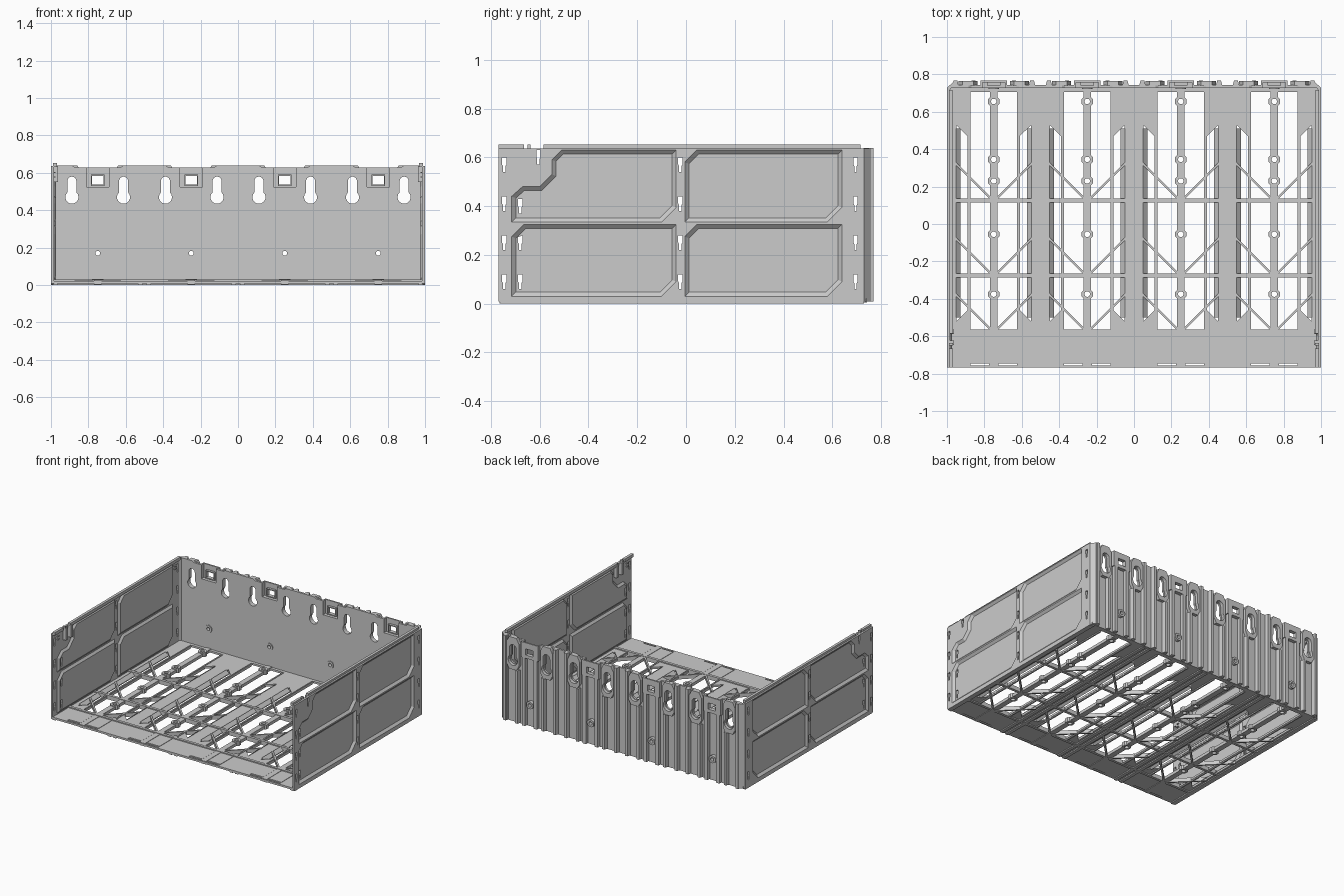
import bpy, bmesh, math
from mathutils import Vector
from mathutils.geometry import tessellate_polygon

if "Cube" in bpy.data.objects:
    bpy.data.objects.remove(bpy.data.objects["Cube"])

AX = {'xy': lambda u, v, w: (u, v, w), 'xz': lambda u, v, w: (u, w, v), 'yz': lambda u, v, w: (w, u, v)}
BAYS = (-0.75, -0.25, 0.25, 0.75)


def plate(bm, loops, lo, hi, plane='xy'):
    """Flat plate: first loop is the outline, the others are holes."""
    f = AX[plane]
    flat = [p for l in loops for p in l]
    a = [bm.verts.new(f(u, v, lo)) for u, v in flat]
    b = [bm.verts.new(f(u, v, hi)) for u, v in flat]
    for t in tessellate_polygon([[Vector((u, v, 0)) for u, v in l] for l in loops]):
        if len(set(t)) == 3:
            bm.faces.new([a[i] for i in t])
            bm.faces.new([b[i] for i in reversed(t)])
    k = 0
    for l in loops:
        n = len(l)
        for i in range(n):
            p, q = k + i, k + (i + 1) % n
            bm.faces.new((a[p], a[q], b[q], b[p]))
        k += n


def tube(bm, rings, plane):
    """Closed band through three or more (loop, depth) rings."""
    f = AX[plane]
    vs = [[bm.verts.new(f(u, v, w)) for u, v in l] for l, w in rings]
    n = len(vs[0])
    for r in range(len(vs)):
        a, b = vs[r], vs[(r + 1) % len(vs)]
        for i in range(n):
            j = (i + 1) % n
            bm.faces.new((a[i], a[j], b[j], b[i]))


def inset(loop, d):
    out, n = [], len(loop)
    for i in range(n):
        a, b, c = (Vector(loop[k % n]) for k in (i - 1, i, i + 1))
        d1, d2 = (b - a).normalized(), (c - b).normalized()
        n1, n2 = Vector((-d1.y, d1.x)), Vector((-d2.y, d2.x))
        out.append(tuple(b + (n1 + n2) * d / (1 + n1.dot(n2))))
    return out


def rect(x0, x1, y0, y1):
    x0, x1 = min(x0, x1), max(x0, x1)
    return [(x0, y0), (x1, y0), (x1, y1), (x0, y1)]


def circle(x, y, r, n=12):
    return [(x + r * math.cos((i + .5) * math.tau / n), y + r * math.sin((i + .5) * math.tau / n)) for i in range(n)]


def beam(bm, p, q, w, lo, hi):
    p, q = Vector(p), Vector(q)
    d = (q - p).normalized() * w / 2
    s = Vector((-d.y, d.x))
    plate(bm, [[tuple(v) for v in (p - s, q - s, q + s, p + s)]], lo, hi)


def finish(name, bm, mirror=False):
    bmesh.ops.recalc_face_normals(bm, faces=bm.faces)
    me = bpy.data.meshes.new(name)
    bm.to_mesh(me)
    bm.free()
    ob = bpy.data.objects.new(name, me)
    bpy.context.collection.objects.link(ob)
    if mirror:
        ob.modifiers.new("mirror", 'MIRROR')
    return ob


# Side walls: embossed sheet, four dished panels, slots
def slot(y, z):
    return [(y - .005, z), (y + .005, z), (y + .005, z + .025), (y + .009, z + .03), (y + .009, z + .06),
            (y - .009, z + .06), (y - .009, z + .03), (y - .005, z + .025)]


def panel(y0, y1, z0, z1):
    return [(y0, z0), (y1 - .06, z0), (y1, z0 + .06), (y1, z1), (y0 + .05, z1), (y0, z1 - .05)]


stepped = [(-.715, .335), (-.10, .335), (-.04, .395), (-.04, .63), (-.51, .63), (-.55, .59),
           (-.55, .53), (-.60, .48), (-.67, .48), (-.715, .44)]
panels = [(stepped, [slot(-.68, .37)]), (panel(-.715, -.04, .03, .325), [slot(-.68, .06), slot(-.68, .22)]),
          (panel(-.005, .64, .335, .63), []), (panel(-.005, .64, .03, .325), [])]
bm = bmesh.new()
slots = [slot(y, z) for y in (-.745, -.023, .695) for z in (.06, .22, .38, .54)] + [slot(-.605, .57)]
plate(bm, [[(-.76, 0), (.73, 0), (.73, .637), (-.768, .637), (-.768, .008)]] + [p for p, _ in panels] + slots,
      .985, 1, 'yz')
for p, holes in panels:
    q = inset(p, .017)
    tube(bm, [(p, 1), (q, .985), (q, .973), (p, .985)], 'yz')
    plate(bm, [q] + holes, .973, .985, 'yz')
finish("side_wall", bm, True)

# Top lips and latch lugs on the side walls
bm = bmesh.new()
for y0, y1 in ((-.768, -.665), (-.65, -.637), (-.585, .715)):
    plate(bm, [rect(y0, y1, .63, .652)], .968, .988, 'yz')
for y in (-.635, -.575):
    plate(bm, [rect(y - .012, y + .012, .55, .637)], .962, .988, 'yz')
for y in (-.71, .66):
    for z in (.575, .598):
        plate(bm, [rect(y - .008, y + .008, z, z + .006)], .975, 1, 'yz')
finish("wall_lip", bm, True)

# Floor plate with bay openings and slanted side slots
bm = bmesh.new()
holes = []
for c in BAYS:
    holes.append(rect(c - .125, c + .125, -.575, .705))
    for s in (-1, 1):
        holes.append([(c + s * .14, -.46), (c + s * .20, -.52), (c + s * .20, .53), (c + s * .14, .47)])
        holes.append(rect(c + s * .025, c + s * .125, -.756, -.747))
plate(bm, [rect(-.99, .99, -.768, .74)] + holes, .008, .022)
finish("floor_plate", bm)

# Floor ribs, rails, braces and screw bosses
bm = bmesh.new()
boss_y = (.655, .345, .23, -.055, -.375)
for y in (-.575, -.275, .125):
    plate(bm, [rect(-.985, .985, y - .01, y + .01)], 0, .03)
for c in BAYS:
    holes = [circle(c, y, .015) for y in boss_y]
    plate(bm, [rect(c - .02, c + .02, -.765, .735)] + holes, .004, .026)
    for y, h in zip(boss_y, holes):
        plate(bm, [circle(c, y, .032, 8), h], 0, .032)
    for s in (-1, 1):
        for y in (-.575, -.275, .125):
            beam(bm, (c + s * .205, y + .2), (c + s * .01, y + .005), .012, 0, .028)
        plate(bm, [rect(c + s * .128, c + s * .138, -.57, .70)], 0, .026)
        plate(bm, [rect(c + s * .215, c + s * .24, -.765, .73)], 0, .01)
        plate(bm, [rect(c + s * .022, c + s * .125, -.742, -.59)], .02, .025)
        # sloping flank along the outer edge of each side slot
        o, i = c + s * .202, c + s * .178
        plate(bm, [[(o, .022), (i, 0), (i, .006), (o, .028)]], -.50, .51, 'xz')
finish("floor_ribs", bm)


# Back wall sheet with keyholes, latch notches and screw holes
def keyhole(x, g=0.0):
    r, w, z = .035 + g, .024 + g, .47
    a0 = math.asin(w / r)
    arc = [math.pi / 2 + a0 + (math.tau - 2 * a0) * i / 14 for i in range(15)]
    pts = [(x + r * math.cos(a), z + r * math.sin(a)) for a in arc]
    return pts + [(x + w * math.cos(math.pi * i / 8), .556 + w * math.sin(math.pi * i / 8)) for i in range(9)]


KEYS = [c + s * .138 for c in BAYS for s in (-1, 1)]
top = [(-.97, .638)]
for c in BAYS:
    top += [(c - .135, .638), (c - .12, .628), (c - .06, .628), (c - .06, .525),
            (c + .06, .525), (c + .06, .628), (c + .12, .628), (c + .135, .638)]
outline = [(-.97, .005)] + top + [(.97, .638), (.97, .005)]
bm = bmesh.new()
plate(bm, [outline] + [keyhole(x) for x in KEYS] + [circle(c, .17, .013) for c in BAYS], .727, .742, 'xz')
finish("back_wall", bm)

# Outer back ribs, keyhole pockets, latch boxes and bosses
bm = bmesh.new()
for c in BAYS:
    plate(bm, [rect(c - .07, c + .07, .515, .628), rect(c - .03, c + .03, .537, .583)], .757, .768, 'xz')
    plate(bm, [rect(c - .037, c + .037, .53, .59), rect(c - .03, c + .03, .537, .583)], .74, .757, 'xz')
    plate(bm, [rect(c - .07, c + .07, .513, .525)], .73, .768, 'xz')
    plate(bm, [circle(c, .17, .028), circle(c, .17, .013)], .721, .765, 'xz')
    for s in (-1, 1):
        plate(bm, [rect(c + s * .06, c + s * .07, .52, .628)], .73, .768, 'xz')
        plate(bm, [rect(c + s * .035, c + s * .062, .008, .515)], .74, .768, 'xz')
        k = c + s * .138
        # tapered pocket around each keyhole
        plate(bm, [[(k - .03, .40), (k + .03, .40), (k + .05, .435), (k + .05, .60), (k + .03, .638),
                    (k - .03, .638), (k - .05, .60), (k - .05, .435)], keyhole(k, .004)], .74, .765, 'xz')
        # full-height embossed strip with sloped flanks
        for a, b in ((.092, .125), (.188, .222)):
            x0, x1 = sorted((c + s * a, c + s * b))
            # the inner strip stops below the keyhole, the outer one runs to the top
            tz = .40 if a < .1 else .638
            plate(bm, [[(x0, .74), (x1, .74), (x1 - .007, .768), (x0 + .007, .768)]], .008, tz)
finish("back_ribs", bm)

# Chamfered rear corner posts
bm = bmesh.new()
plate(bm, [[(.985, .715), (1, .715), (1, .728), (.968, .758), (.94, .758), (.94, .735), (.975, .73)]], .008, .637)
finish("rear_corner", bm, True)
